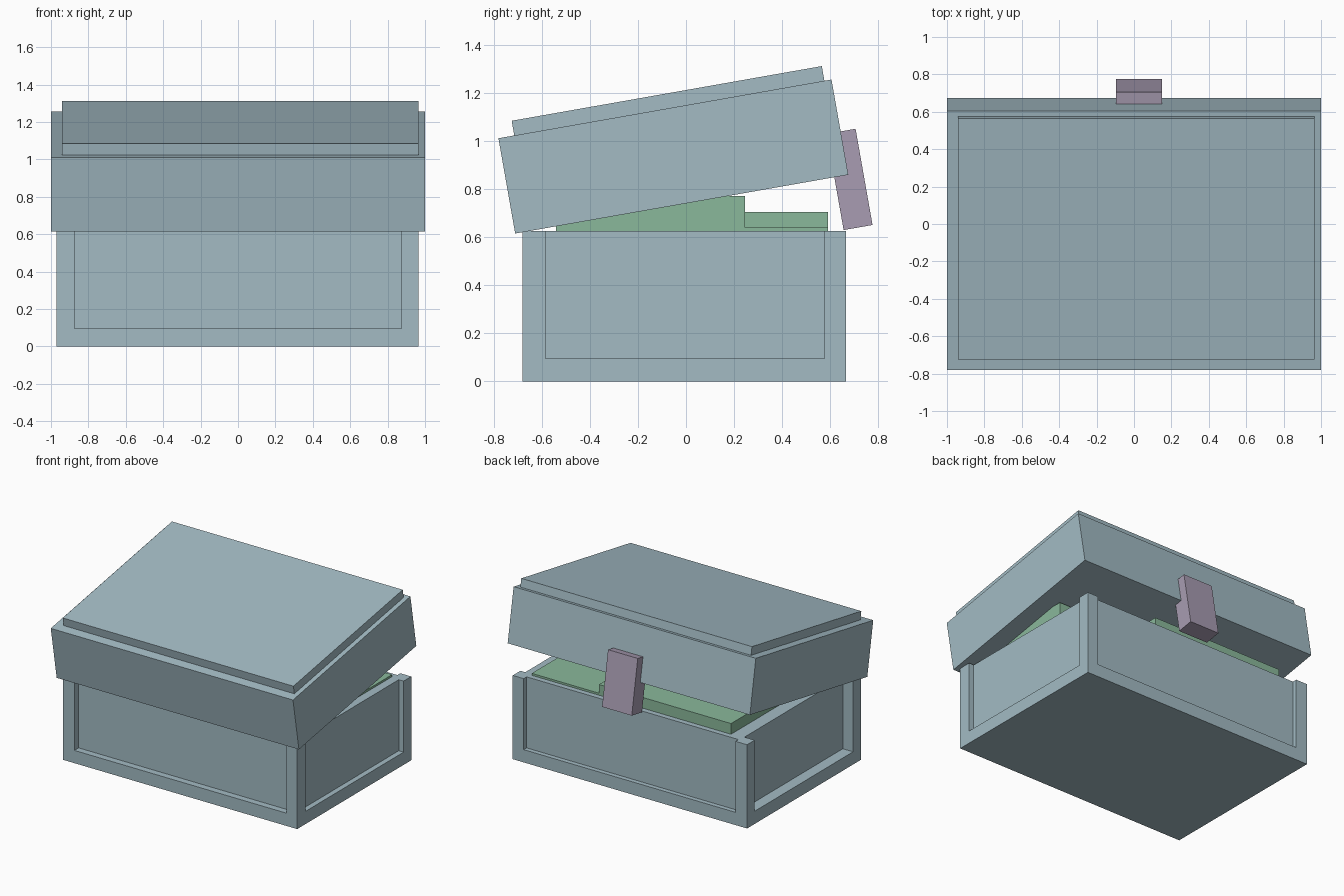
import bpy, bmesh, math
from mathutils import Matrix

if "Cube" in bpy.data.objects:
    bpy.data.objects.remove(bpy.data.objects["Cube"])


def material(name, rgb):
    m = bpy.data.materials.new(name)
    m.diffuse_color = (*rgb, 1)
    m.use_nodes = True
    m.node_tree.nodes["Principled BSDF"].inputs["Base Color"].default_value = m.diffuse_color
    return m


BLUE = material("grey_blue", (0.366, 0.497, 0.552))
GREEN = material("soft_green", (0.254, 0.479, 0.328))
PURPLE = material("dusty_purple", (0.392, 0.333, 0.445))


def prism(bm, outline, z0, z1):
    """Extrude an xy outline from z0 to z1."""
    face = bm.faces.new([bm.verts.new((x, y, z0)) for x, y in outline])
    ext = bmesh.ops.extrude_face_region(bm, geom=[face], use_keep_orig=True)
    verts = [v for v in ext["geom"] if isinstance(v, bmesh.types.BMVert)]
    bmesh.ops.translate(bm, verts=verts, vec=(0, 0, z1 - z0))


def rect(x0, x1, y0, y1):
    return [(x0, y0), (x1, y0), (x1, y1), (x0, y1)]


def make(name, mat, prisms, matrix=None):
    bm = bmesh.new()
    for outline, z0, z1 in prisms:
        prism(bm, outline, z0, z1)
    bmesh.ops.recalc_face_normals(bm, faces=bm.faces)
    if matrix:
        bm.transform(matrix)
    me = bpy.data.meshes.new(name)
    bm.to_mesh(me)
    bm.free()
    me.materials.append(mat)
    ob = bpy.data.objects.new(name, me)
    bpy.context.collection.objects.link(ob)
    return ob


# Box: bottom slab, and a body with recessed panels between corner posts
body = [(-.97, -.68), (-.875, -.68), (-.875, -.63), (.875, -.63), (.875, -.68),
        (.965, -.68), (.965, -.585), (.925, -.585), (.925, .575), (.965, .575),
        (.965, .665), (.875, .665), (.875, .63), (-.875, .63), (-.875, .665),
        (-.97, .665), (-.97, .575), (-.885, .575), (-.885, -.585), (-.97, -.585)]
make("box_body", BLUE, [(rect(-.97, .965, -.68, .665), 0, .095), (body, .095, .625)])

# Contents: thin tray, tall block at the front, low block at the back
make("contents_tray", GREEN, [(rect(-.785, .86, .245, .59), .625, .64)])
make("contents_tall_block", GREEN, [(rect(-.785, .86, -.54, .245), .625, .77)])
make("contents_low_block", GREEN, [(rect(-.785, .306, .245, .59), .64, .705)])

# Lid, top plate and latch share one tilted frame at the lid's lower front edge
tilt = Matrix.Translation((0, -.71, .615)) @ Matrix.Rotation(math.radians(10), 4, 'X')
make("lid", BLUE, [(rect(-1, 1, 0, 1.406), 0, .402)], tilt)
make("lid_top_plate", BLUE, [(rect(-.94, .965, .067, 1.376), .402, .464)], tilt)
make("latch", PURPLE, [(rect(-.095, .15, 1.347, 1.469), -.223, .183)], tilt)
